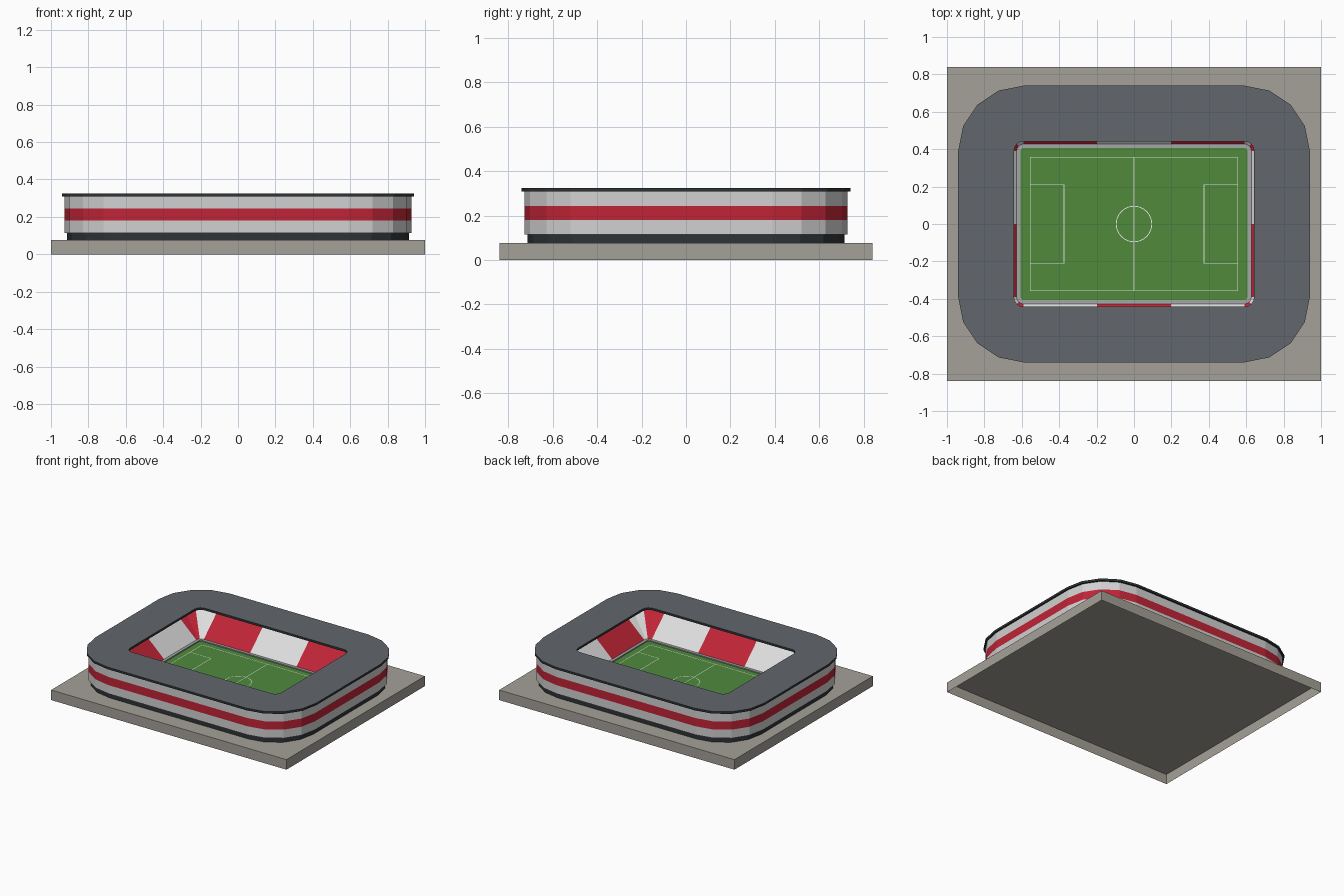
import bpy, bmesh, math
from mathutils import Matrix

if "Cube" in bpy.data.objects:
    bpy.data.objects.remove(bpy.data.objects["Cube"])


def material(name, r, g, b):
    m = bpy.data.materials.new(name)
    m.diffuse_color = [((c / 255 + 0.055) / 1.055) ** 2.4 for c in (r, g, b)] + [1]
    m.use_nodes = True
    m.node_tree.nodes["Principled BSDF"].inputs["Base Color"].default_value = m.diffuse_color
    return m


CONCRETE = material("concrete", 165, 161, 152)
ROOF = material("roof_grey", 98, 103, 109)
DARK = material("dark_trim", 46, 51, 54)
CLADDING = material("cladding", 209, 209, 209)
RED = material("red", 192, 36, 54)
SEAT_WHITE = material("seat_white", 222, 222, 222)
TRACK = material("track_grey", 165, 166, 166)
GRASS = material("grass", 80, 138, 60)
LINE = material("line_white", 235, 240, 232)

CX, CY = 0.59, 0.39      # shared corner centres of every rounded ring
CORNER = 4               # facets per corner
BASE_TOP = 0.077


def finish(name, bm, mats):
    bmesh.ops.recalc_face_normals(bm, faces=bm.faces)
    me = bpy.data.meshes.new(name)
    bm.to_mesh(me)
    bm.free()
    for m in mats:
        me.materials.append(m)
    ob = bpy.data.objects.new(name, me)
    bpy.context.collection.objects.link(ob)
    return ob


def ring(r):
    """Rounded rectangle, counter-clockwise from front left; sides cut in 3 and 2."""
    pts = []
    corners = [(CX, -CY), (CX, CY), (-CX, CY), (-CX, -CY)]
    for side, (cx, cy) in enumerate(corners):
        px, py = corners[side - 1]
        a0 = math.pi / 2 * (side - 1)
        n = 3 if side % 2 == 0 else 2
        for i in range(n):
            t = i / n
            pts.append((px + (cx - px) * t + r * math.cos(a0),
                        py + (cy - py) * t + r * math.sin(a0)))
        for i in range(CORNER):
            a = a0 + math.pi / 2 * i / CORNER
            pts.append((cx + r * math.cos(a), cy + r * math.sin(a)))
    return pts


def block_parity():
    """Alternating seat block number for each facet of a ring."""
    out, block = [], 0
    for side in range(4):
        n = 3 if side % 2 == 0 else 2
        for w in [1] * n + [CORNER // 2] * 2:
            out += [block % 2] * w
            block += 1
    return out


def loft(name, profile, mats, rule, closed=False):
    """Sweep (radius, height) points around the bowl; rule(band, facet) picks the colour."""
    bm = bmesh.new()
    rows = [[bm.verts.new((x, y, z)) for x, y in ring(r)] for r, z in profile]
    count = len(rows[0])
    for b in range(len(rows) if closed else len(rows) - 1):
        lo, hi = rows[b], rows[(b + 1) % len(rows)]
        for i in range(count):
            j = (i + 1) % count
            f = bm.faces.new((lo[i], lo[j], hi[j], hi[i]))
            f.material_index = rule(b, i)
    return finish(name, bm, mats)


# Base: hollow slab, open underneath
bm = bmesh.new()
bmesh.ops.create_cube(bm, size=1, matrix=Matrix.Translation((0, 0, BASE_TOP / 2))
                      @ Matrix.Diagonal((2, 1.68, BASE_TOP, 1)))
bottom = [f for f in bm.faces if f.calc_center_median().z < 0.001]
bmesh.ops.delete(bm, geom=bottom, context='FACES_ONLY')
bm.normal_update()
me = bpy.data.meshes.new("base")
bm.to_mesh(me)
bm.free()
me.materials.append(CONCRETE)
bpy.context.collection.objects.link(bpy.data.objects.new("base", me))

# Recessed ground floor, banded facade and flat roof ring
loft("ground_floor", [(0.323, BASE_TOP), (0.323, 0.115)], [DARK], lambda b, i: 0)
loft("facade", [(0.318, 0.115), (0.338, 0.115), (0.338, 0.181), (0.338, 0.244), (0.338, 0.308)],
     [CLADDING, RED], lambda b, i: int(b == 2))
loft("roof", [(0.052, 0.308), (0.35, 0.308), (0.35, 0.325), (0.052, 0.325)],
     [DARK, ROOF], lambda b, i: int(b == 2), closed=True)

# Sloping seats in alternating blocks
parity = block_parity()
seats = loft("seating", [(0.038, 0.092), (0.27, 0.307)], [SEAT_WHITE, RED],
             lambda b, i: parity[i])
seats.data.update()
if seats.data.polygons[0].normal.z < 0:
    seats.data.flip_normals()

# Kerb around the pitch
loft("pitch_kerb", [(0.038, BASE_TOP), (0.038, 0.092), (0.016, 0.092), (0.016, BASE_TOP)],
     [TRACK], lambda b, i: 0)

# Pitch
PITCH_Z = 0.084
bm = bmesh.new()
bm.faces.new([bm.verts.new((x, y, PITCH_Z)) for x, y in ring(0.017)])
pitch = finish("pitch", bm, [GRASS])
if pitch.data.polygons[0].normal.z < 0:
    pitch.data.flip_normals()

# Painted lines
W = 0.0045
LINE_Z = PITCH_Z + 0.0015
bm = bmesh.new()


def stripe(x0, y0, x1, y1):
    h = W / 2
    x0, x1, y0, y1 = min(x0, x1) - h, max(x0, x1) + h, min(y0, y1) - h, max(y0, y1) + h
    bm.faces.new([bm.verts.new((x, y, LINE_Z))
                  for x, y in ((x0, y0), (x1, y0), (x1, y1), (x0, y1))])


for s in (-1, 1):
    stripe(s * 0.555, -0.357, s * 0.555, 0.357)      # goal lines
    stripe(-0.555, s * 0.357, 0.555, s * 0.357)      # touch lines
    stripe(s * 0.375, -0.21, s * 0.375, 0.21)        # penalty areas
    for t in (-1, 1):
        stripe(s * 0.555, t * 0.21, s * 0.375, t * 0.21)
stripe(0, -0.357, 0, 0.357)                          # halfway line
N = 32
rims = [[bm.verts.new((r * math.cos(math.tau * i / N), r * math.sin(math.tau * i / N), LINE_Z))
         for i in range(N)] for r in (0.095 - W / 2, 0.095 + W / 2)]
for i in range(N):
    j = (i + 1) % N
    bm.faces.new((rims[0][i], rims[1][i], rims[1][j], rims[0][j]))
lines = finish("pitch_lines", bm, [LINE])
for p in lines.data.polygons:
    if p.normal.z < 0:
        p.flip()
